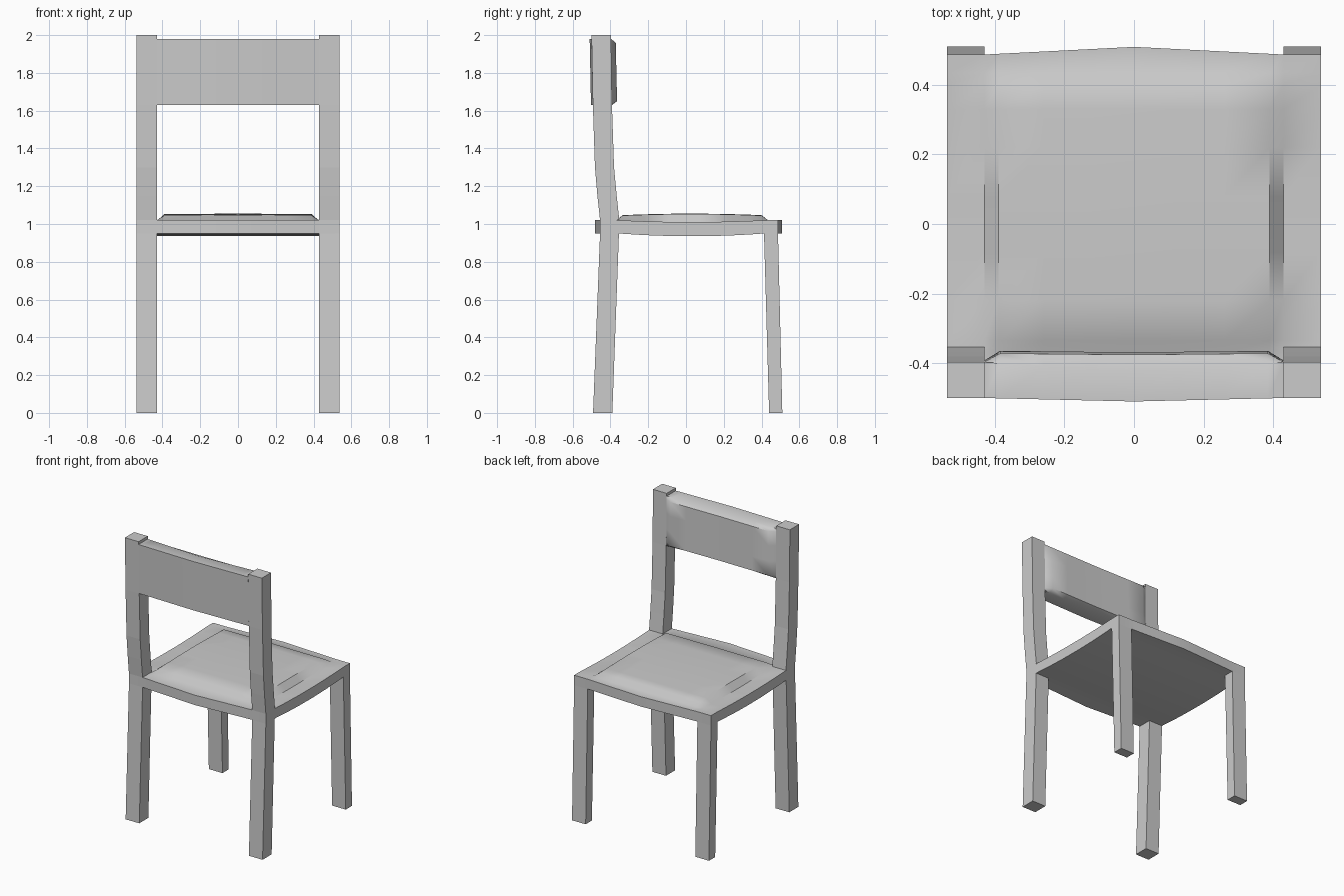
import bpy, bmesh, math

if "Cube" in bpy.data.objects:
    bpy.data.objects.remove(bpy.data.objects["Cube"])


def finish(name, bm, smooth=False, mirror=False):
    bmesh.ops.recalc_face_normals(bm, faces=bm.faces)
    me = bpy.data.meshes.new(name)
    bm.to_mesh(me)
    bm.free()
    ob = bpy.data.objects.new(name, me)
    bpy.context.collection.objects.link(ob)
    if mirror:
        ob.modifiers.new("Mirror", 'MIRROR')
    if smooth:
        bpy.ops.object.select_all(action='DESELECT')
        ob.select_set(True)
        bpy.context.view_layer.objects.active = ob
        bpy.ops.object.shade_smooth_by_angle(angle=math.radians(42))
    return ob


def post(name, sections, open_end):
    """Square post lofted through (z, y_back, y_front), mirrored to both sides."""
    bm = bmesh.new()
    rings = [[bm.verts.new(p) for p in ((X_IN, a, z), (X_OUT, a, z), (X_OUT, b, z), (X_IN, b, z))]
             for z, a, b in sections]
    for r, s in zip(rings, rings[1:]):
        for i in range(4):
            j = (i + 1) % 4
            bm.faces.new((r[i], r[j], s[j], s[i]))
    bm.faces.new(rings[-1] if open_end == 0 else rings[0])
    finish(name, bm, mirror=True)


def slab(name, us, vs, outer, inner):
    """Closed slab between two surfaces sampled on the same u, v grid."""
    bm = bmesh.new()
    nu, nv = len(us), len(vs)
    grids = [[[bm.verts.new(f(u, v)) for v in vs] for u in us] for f in (outer, inner)]
    for g in grids:
        for i in range(nu - 1):
            for j in range(nv - 1):
                bm.faces.new((g[i][j], g[i + 1][j], g[i + 1][j + 1], g[i][j + 1]))
    a, b = grids
    rim = ([(i, 0) for i in range(nu)] + [(nu - 1, j) for j in range(1, nv)]
           + [(i, nv - 1) for i in range(nu - 2, -1, -1)] + [(0, j) for j in range(nv - 2, 0, -1)])
    for (i, j), (k, l) in zip(rim, rim[1:] + rim[:1]):
        bm.faces.new((a[i][j], a[k][l], b[k][l], b[i][j]))
    finish(name, bm, smooth=True)


X_IN, X_OUT = 0.43, 0.537

# Legs and back posts
post("front_leg", [(0, 0.44, 0.51), (0.95, 0.413, 0.487)], 1)
post("rear_leg", [(0, -0.492, -0.39), (0.95, -0.455, -0.355)], 1)
post("back_post", [(1.02, -0.455, -0.353), (1.15, -0.469, -0.367), (1.3, -0.482, -0.381),
                   (1.63, -0.493, -0.392), (2.0, -0.50, -0.397)], 0)


def bow(x):
    return max(0, 1 - abs(x) / X_IN)


def sag(y):
    t = (y - 0.03) / 0.385
    return max(0, 1 - t * t)


def seat_y(x, y):
    # front and rear edges bow outwards in plan
    if y > 0.48:
        return y + 0.022 * bow(x)
    if y < -0.45:
        return y - 0.028 * bow(x)
    return y


def seat_top(x, y):
    z = 1.02 - 0.01 * sag(y)
    if abs(x) < 0.40 and -0.35 < y < 0.41:
        z = 1.044 + 0.009 * sag(y) + 0.002 * bow(x)
    return x, seat_y(x, y), z


def seat_bottom(x, y):
    return x, seat_y(x, y), 0.95 - 0.015 * sag(y)


# Seat with raised pad and sagging underside
xs = [0, 0.13, 0.26, 0.39, X_IN, X_OUT]
xs = [-x for x in xs[:0:-1]] + xs
ys = [-0.455, -0.37, -0.335, -0.22, -0.08, 0.08, 0.22, 0.33, 0.40, 0.435, 0.487]
slab("seat", xs, ys, seat_top, seat_bottom)


def rest_back(x, z):
    return x, -0.493 - 0.02 * (z - 1.63) - 0.01 * bow(x), z


def rest_front(x, z):
    t = (z - 1.63) / 0.35
    y = -0.392 - 0.005 * t - 0.027 * bow(x)
    if abs(x) < 0.40 and 0.03 < t < 0.97:
        y = -0.364 - 0.008 * t - 0.004 * bow(x)
    return x, y, z


# Backrest panel with padded front
rx = [0, 0.13, 0.26, 0.385, X_IN]
rx = [-x for x in rx[:0:-1]] + rx
slab("backrest", rx, [1.63, 1.65, 1.75, 1.86, 1.96, 1.98], rest_front, rest_back)
